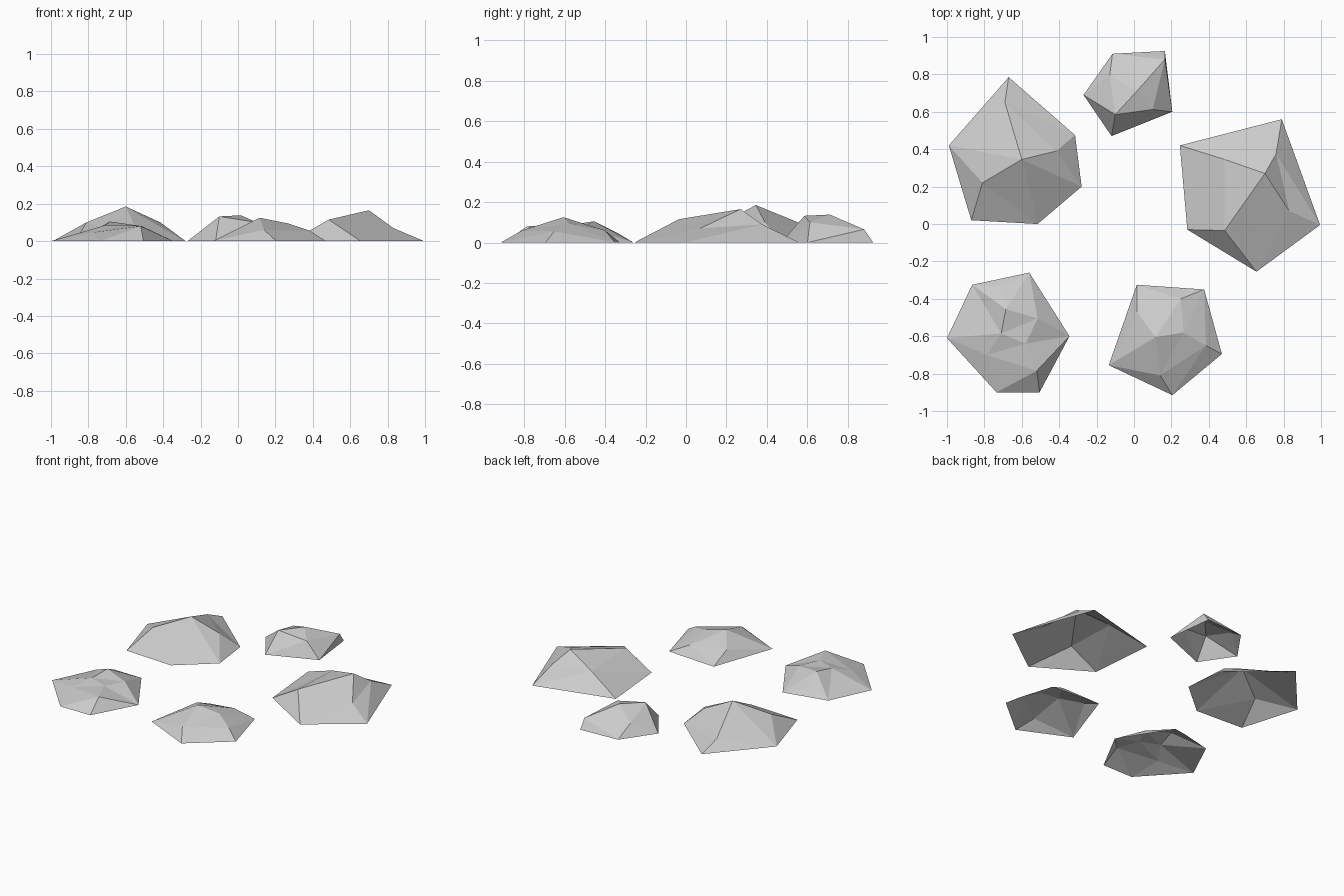
import bpy
from mathutils import Vector
from mathutils.geometry import delaunay_2d_cdt


def rock(name, base, top, ridges):
    """Faceted open-bottomed rock: ground outline, raised corners, ridge edges."""
    pts = [(x, y, 0.0) for x, y in base] + top
    n = len(base)
    rim = [(i, (i + 1) % n) for i in range(n)]
    flat = [Vector((p[0], p[1])) for p in pts]
    vs, _, faces, origin, _, _ = delaunay_2d_cdt(flat, rim + ridges, [], 0, 1e-5)
    verts = [(v.x, v.y, pts[o[0]][2] if o else 0.05) for v, o in zip(vs, origin)]
    mesh = bpy.data.meshes.new(name)
    mesh.from_pydata(verts, [], faces)
    mesh.update()
    for p in mesh.polygons:          # all facets look upward
        if p.normal.z < 0:
            p.flip()
    mesh.update()
    bpy.context.collection.objects.link(bpy.data.objects.new(name, mesh))


# tall rock, back left
rock("back_left_rock",
     [(-.67, .785), (-.99, .42), (-.87, .02), (-.515, 0), (-.28, .2), (-.315, .475)],
     [(-.60, .345, .185), (-.81, .22, .10), (-.415, .39, .10), (-.69, .65, .06)],
     [(6, 7), (6, 8), (6, 9), (9, 0), (8, 5), (7, 2), (6, 3), (8, 4)])

# small rock, back
rock("back_rock",
     [(-.27, .69), (-.12, .47), (.205, .6), (.165, .925), (-.115, .91)],
     [(-.10, .585, .132), (-.13, .795, .075), (.10, .612, .10),
      (.165, .88, .065), (.015, .71, .138)],
     [(5, 6), (5, 7), (5, 9), (9, 8), (7, 8), (7, 2), (5, 1), (6, 4), (6, 0)])

# notched rock, front left
rock("front_left_rock",
     [(-1, -.61), (-.865, -.325), (-.56, -.26), (-.345, -.6), (-.505, -.9), (-.735, -.9)],
     [(-.71, -.335, .045), (-.685, -.455, .105), (-.515, -.505, .08), (-.71, -.585, .085),
      (-.58, -.64, .085), (-.785, -.7, .045), (-.52, -.785, .08)],
     [(6, 1), (6, 2), (6, 7), (7, 8), (8, 9), (9, 10), (10, 3), (11, 12),
      (12, 4), (12, 3), (11, 10)])

# large rock, right
rock("right_rock",
     [(.245, .42), (.79, .56), (.995, -.005), (.655, -.255), (.285, -.03)],
     [(.70, .27, .165), (.485, -.035, .115), (.485, .345, .10),
      (.76, .375, .09), (.83, .07, .07)],
     [(5, 6), (5, 7), (5, 8), (8, 1), (8, 9), (5, 9), (9, 2), (6, 3), (6, 4), (5, 3)])

# low rock, front
rock("front_rock",
     [(.015, -.325), (.375, -.35), (.47, -.695), (.205, -.915), (-.135, -.755)],
     [(.015, -.47, .065), (.115, -.605, .125), (.265, -.58, .095),
      (.25, -.40, .06), (.385, -.65, .055), (.14, -.81, .06)],
     [(6, 7), (7, 9), (9, 2), (10, 4), (10, 3), (5, 0), (9, 1), (6, 4), (8, 7)])
